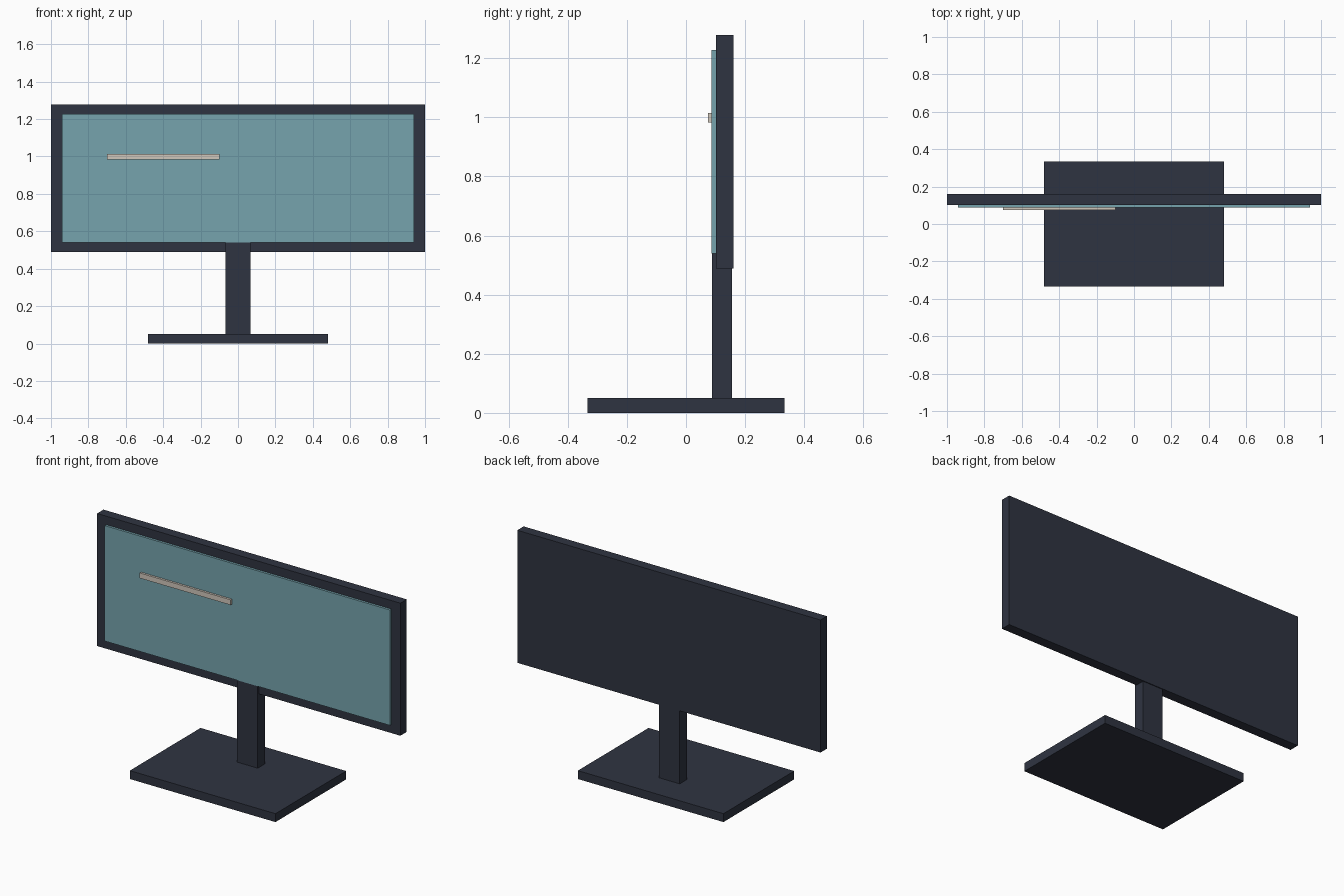
import bpy

if "Cube" in bpy.data.objects:
    bpy.data.objects.remove(bpy.data.objects["Cube"])


def material(name, rgb):
    m = bpy.data.materials.new(name)
    m.diffuse_color = (*rgb, 1.0)
    m.use_nodes = True
    m.node_tree.nodes["Principled BSDF"].inputs["Base Color"].default_value = m.diffuse_color
    return m


def box(name, x, y, z, mat):
    """Box spanning the (min, max) ranges x, y, z."""
    bpy.ops.mesh.primitive_cube_add(
        size=1, location=[(a + b) / 2 for a, b in (x, y, z)])
    ob = bpy.context.object
    ob.name = name
    ob.scale = [b - a for a, b in (x, y, z)]
    bpy.ops.object.transform_apply(location=False, rotation=False, scale=True)
    ob.data.materials.append(mat)
    return ob


dark = material("dark_casing", (0.028, 0.034, 0.053))
teal = material("screen_glass", (0.18, 0.37, 0.42))
pale = material("pale_bar", (0.63, 0.57, 0.50))

# Foot and upright
box("base", (-0.48, 0.48), (-0.333, 0.333), (0, 0.05), dark)
box("stand_post", (-0.068, 0.068), (0.0885, 0.156), (0.04, 0.56), dark)

# Display housing with raised screen panel
box("display_housing", (-1, 1), (0.101, 0.161), (0.488, 1.278), dark)
box("screen", (-0.94, 0.94), (0.087, 0.105), (0.539, 1.227), teal)

# Raised strip on the screen
box("screen_bar", (-0.70, -0.10), (0.074, 0.09), (0.983, 1.014), pale)
